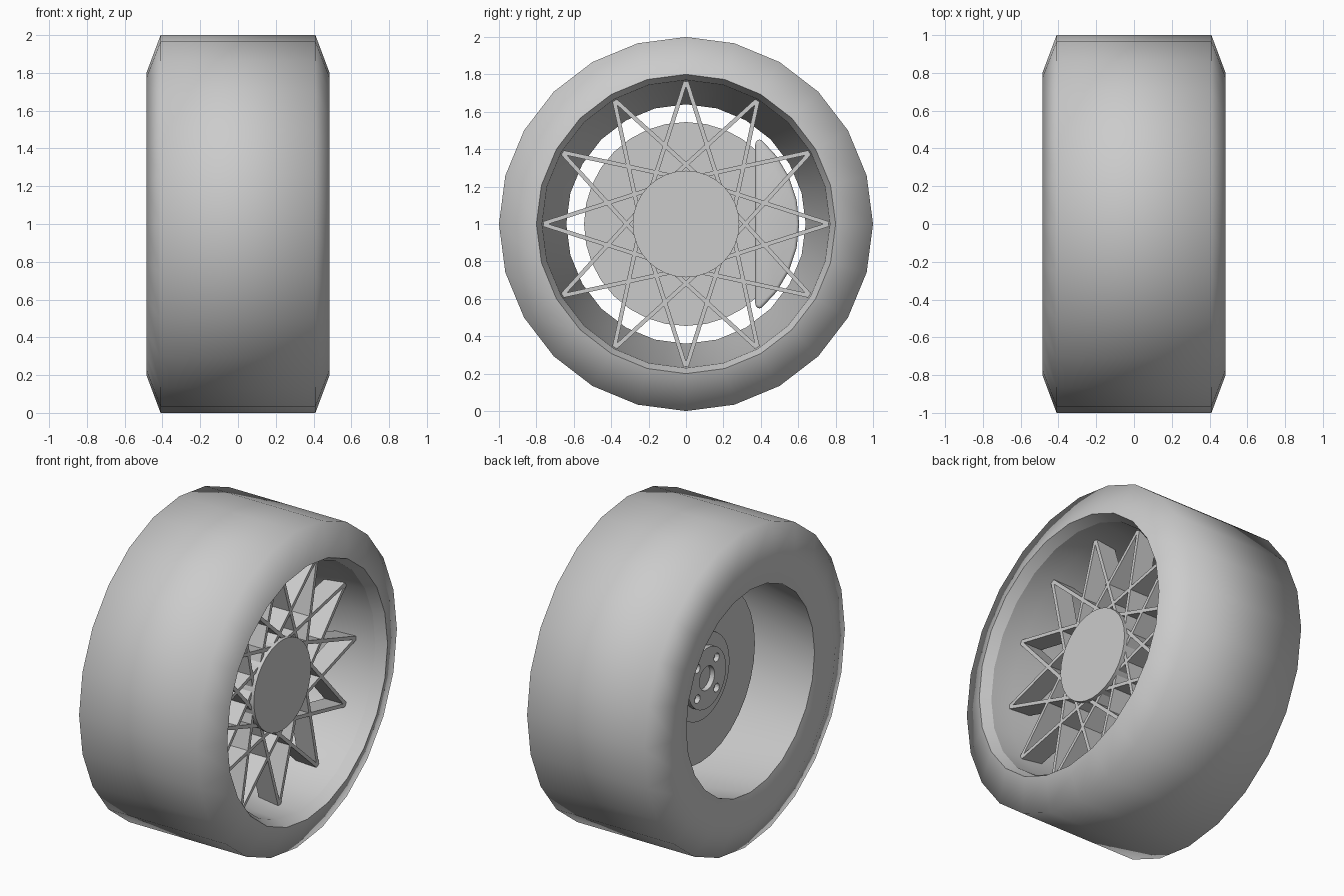
import bpy, bmesh, math
from mathutils import Matrix, Vector

cube = bpy.data.objects.get("Cube")
if cube:
    bpy.data.objects.remove(cube, do_unlink=True)

grey = bpy.data.materials.new("plain_grey")
grey.use_nodes = True
COLOUR = (0.6, 0.6, 0.6, 1)
grey.diffuse_color = COLOUR
grey.node_tree.nodes["Principled BSDF"].inputs["Base Color"].default_value = COLOUR
AXLE = Vector((0, 0, 1))


def finish(name, bm, angle):
    """Turn a bmesh into an object centred on the axle."""
    bmesh.ops.remove_doubles(bm, verts=bm.verts, dist=1e-5)
    bmesh.ops.recalc_face_normals(bm, faces=bm.faces)
    mesh = bpy.data.meshes.new(name)
    bm.to_mesh(mesh)
    bm.free()
    mesh.materials.append(grey)
    obj = bpy.data.objects.new(name, mesh)
    obj.location = AXLE
    bpy.context.collection.objects.link(obj)
    bpy.ops.object.select_all(action='DESELECT')
    obj.select_set(True)
    bpy.context.view_layer.objects.active = obj
    if angle:
        bpy.ops.object.shade_smooth_by_angle(angle=math.radians(angle))
    return obj


def lathe(name, profile, sides, angle=35):
    """Spin a closed (x, radius) profile around the x axis."""
    bm = bmesh.new()
    rings = []
    for i in range(sides):
        t = math.tau * i / sides
        rings.append([bm.verts.new((x, r * math.sin(t), r * math.cos(t)))
                      for x, r in profile])
    n = len(profile)
    for i in range(sides):
        a, b = rings[i], rings[(i + 1) % sides]
        for j in range(n):
            k = (j + 1) % n
            if profile[j][1] + profile[k][1] > 0:
                bm.faces.new((a[j], a[k], b[k], b[j]))
    return finish(name, bm, angle)


def disc(name, back, front, radius, sides, bore=0):
    return lathe(name, [(back, bore), (back, radius), (front, radius), (front, bore)], sides)


# Tyre and the tapered rim barrel
barrel = [(-0.45, 0.64), (0.28, 0.762), (0.42, 0.77)]
backing = [(x, r + 0.01) for x, r in barrel]
lathe("tyre", [(0.42, 0.77), (0.485, 0.8), (0.41, 1), (-0.41, 1),
               (-0.485, 0.8), (-0.45, 0.64)] + backing, 24, 75)
lathe("rim_barrel", barrel + backing[::-1], 24)

# Crossed blade spokes, two from each rim point, tangent to a small circle
bm = bmesh.new()
OUTER, INNER, WIDTH, DEPTH = 0.77, 0.235, 0.022, 0.13
swing = math.acos(INNER / OUTER)
for i in range(12):
    a = math.tau * i / 12
    for side in (-1, 1):
        b = a + side * swing
        start = Vector((0, OUTER * math.sin(a), OUTER * math.cos(a)))
        end = Vector((0, INNER * math.sin(b), INNER * math.cos(b)))
        run = end - start
        turn = math.atan2(run.z, run.y)
        place = (Matrix.Translation((start + end) / 2 + Vector((0.225, 0, 0)))
                 @ Matrix.Rotation(turn, 4, 'X')
                 @ Matrix.Diagonal((DEPTH, run.length, WIDTH, 1)))
        bmesh.ops.create_cube(bm, size=1, matrix=place)
finish("spokes", bm, 0)

# Hub and brake disc
disc("hub_cap", 0.16, 0.31, 0.285, 32)
disc("axle", -0.06, 0.17, 0.2, 32)
disc("brake_disc", -0.1, -0.04, 0.545, 32)
disc("disc_hat", -0.115, -0.09, 0.27, 32)
hub_plate = disc("hub_plate", -0.147, -0.1, 0.19, 32, 0.075)

# Four bolt holes cut into the hub plate
bm = bmesh.new()
for i in range(4):
    t = math.radians(45 + 90 * i)
    spot = Vector((-0.147, 0.135 * math.sin(t), 0.135 * math.cos(t)))
    bmesh.ops.create_cone(bm, cap_ends=True, segments=16, radius1=0.027, radius2=0.027, depth=0.06,
                          matrix=Matrix.Translation(spot) @ Matrix.Rotation(math.pi / 2, 4, 'Y'))
cutter = finish("bolt_hole_cutter", bm, 0)
cutter.hide_render = True
cut = hub_plate.modifiers.new("bolt_holes", 'BOOLEAN')
cut.operation = 'DIFFERENCE'
cut.object = cutter
bpy.context.view_layer.objects.active = hub_plate
bpy.ops.object.modifier_apply(modifier=cut.name)
bpy.data.objects.remove(cutter, do_unlink=True)

# Crescent brake caliper straddling the disc edge
bm = bmesh.new()
arc = [math.radians(-49 + 98 * i / 8) for i in range(9)]
outline = [(0.605 * math.cos(t), 0.605 * math.sin(t)) for t in arc]
outline += [(0.37, 0.44), (0.37, -0.44)]
face = bm.faces.new([bm.verts.new((-0.15, y, z)) for y, z in outline])
moved = bmesh.ops.extrude_face_region(bm, geom=[face])["geom"]
front = [v for v in moved if isinstance(v, bmesh.types.BMVert)]
bmesh.ops.translate(bm, verts=front, vec=(0.23, 0, 0))
caliper = finish("brake_caliper", bm, 0)
soft = caliper.modifiers.new("soft_edges", 'BEVEL')
soft.width = 0.03
soft.segments = 3
bpy.ops.object.shade_smooth()
